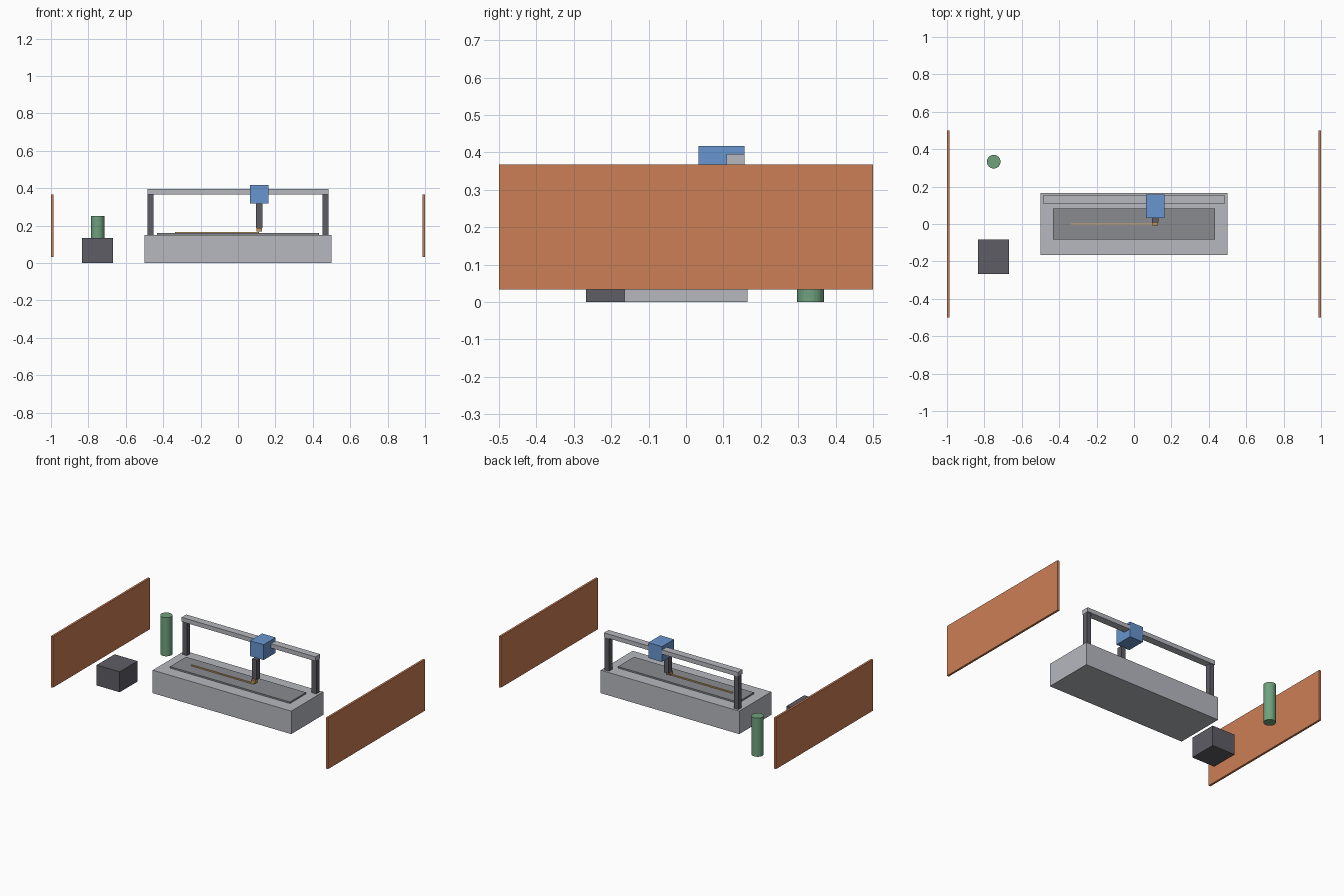
import bpy

if "Cube" in bpy.data.objects:
    bpy.data.objects.remove(bpy.data.objects["Cube"])


def material(name, rgb):
    m = bpy.data.materials.new(name)
    m.diffuse_color = (*rgb, 1)
    m.use_nodes = True
    m.node_tree.nodes["Principled BSDF"].inputs["Base Color"].default_value = m.diffuse_color
    return m


LIGHT = material("light_grey", (0.47, 0.48, 0.52))
MID = material("mid_grey", (0.25, 0.26, 0.28))
DARK = material("dark_grey", (0.11, 0.11, 0.13))
BLUE = material("blue", (0.14, 0.30, 0.62))
ORANGE = material("orange", (0.60, 0.21, 0.09))
GREEN = material("green", (0.16, 0.36, 0.21))
BRASS = material("brass", (0.55, 0.30, 0.10))
BEAD = material("bead", (0.70, 0.45, 0.16))


def box(name, x, y, z, mat):
    """Box from (min, max) pairs on each axis."""
    centre = [(a + b) / 2 for a, b in (x, y, z)]
    bpy.ops.mesh.primitive_cube_add(size=1, location=centre)
    ob = bpy.context.object
    ob.name = name
    for v in ob.data.vertices:
        v.co = [c * (b - a) for c, (a, b) in zip(v.co, (x, y, z))]
    ob.data.materials.append(mat)
    return ob


# Machine base and bed
box("base", (-0.5, 0.5), (-0.165, 0.165), (0, 0.15), LIGHT)
box("bed_plate", (-0.433, 0.433), (-0.083, 0.083), (0.15, 0.16), MID)
box("deposited_bead", (-0.337, 0.113), (-0.004, 0.004), (0.16, 0.167), BEAD)

# Gantry
for side, s in (("left", -1), ("right", 1)):
    c = s * 0.467
    box(side + "_post", (c - 0.0165, c + 0.0165), (0.1165, 0.1495), (0.15, 0.368), DARK)
box("gantry_beam", (-0.483, 0.483), (0.108, 0.156), (0.367, 0.395), LIGHT)

# Print head
box("carriage", (0.064, 0.162), (0.033, 0.157), (0.317, 0.417), BLUE)
box("extruder_column", (0.097, 0.130), (0.007, 0.040), (0.187, 0.318), DARK)
box("nozzle", (0.100, 0.127), (-0.008, 0.020), (0.168, 0.188), BRASS)

# Side screens
for side, s in (("left", -1), ("right", 1)):
    box(side + "_screen", sorted((s * 0.986, s)), (-0.5, 0.5), (0.033, 0.367), ORANGE)

# Power unit and gas bottle beside the machine
box("power_unit", (-0.833, -0.667), (-0.267, -0.083), (0, 0.133), DARK)
bpy.ops.mesh.primitive_cylinder_add(vertices=24, radius=0.0365, depth=0.252,
                                    location=(-0.75, 0.333, 0.126))
bottle = bpy.context.object
bottle.name = "gas_bottle"
bottle.data.materials.append(GREEN)
